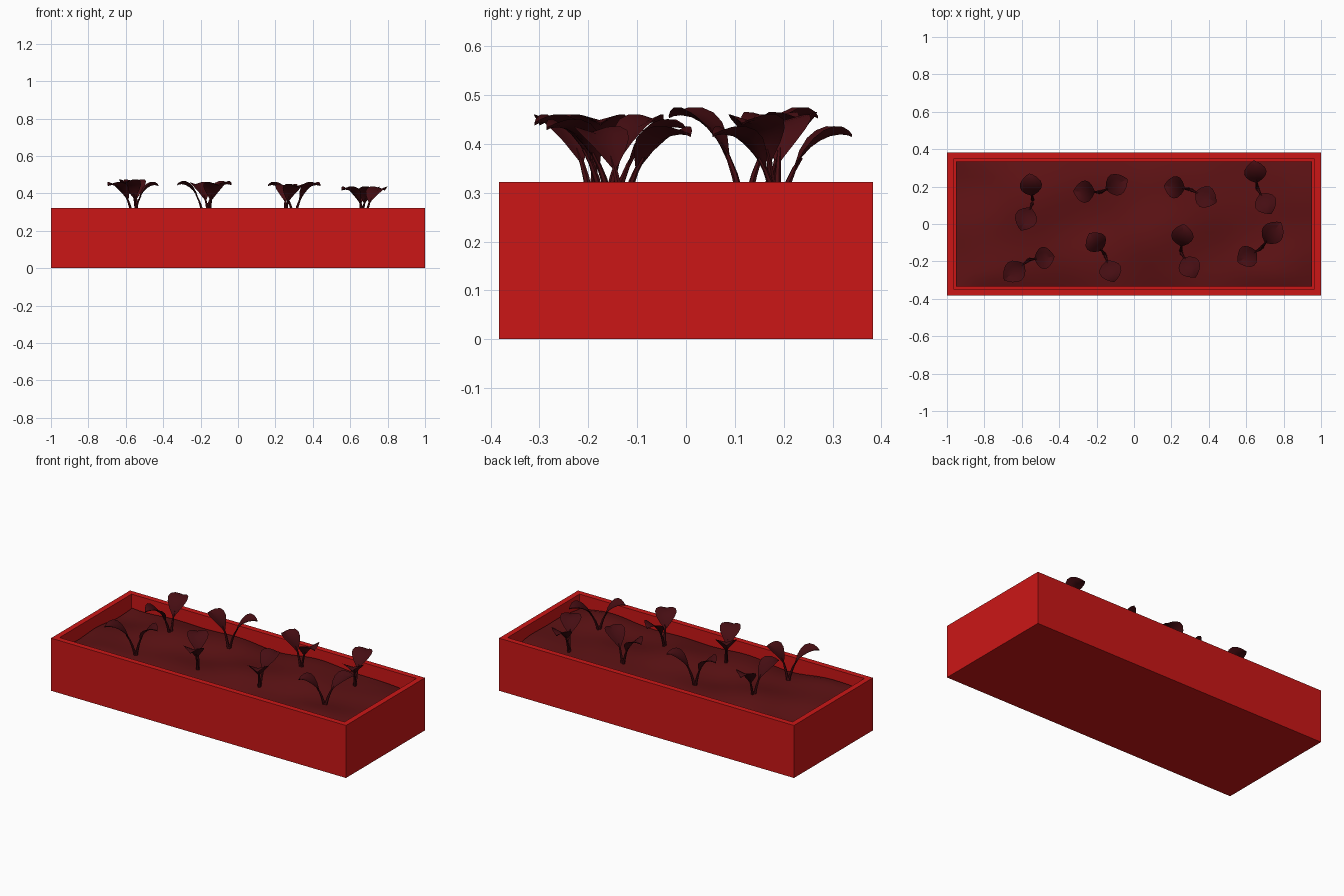
import bpy, bmesh, math
from mathutils import Vector

if "Cube" in bpy.data.objects:
    bpy.data.objects.remove(bpy.data.objects["Cube"])


def material(name, color):
    m = bpy.data.materials.new(name)
    m.diffuse_color = (*color, 1)
    m.use_nodes = True
    m.node_tree.nodes["Principled BSDF"].inputs["Base Color"].default_value = m.diffuse_color
    return m


RED = material("box_red", (0.60, 0.008, 0.008))
SOIL = material("soil_dark", (0.11, 0.006, 0.007))
LEAF = material("leaf_dark", (0.06, 0.004, 0.006))


def finish(bm, name, mat, smooth=False):
    bmesh.ops.recalc_face_normals(bm, faces=bm.faces[:])
    me = bpy.data.meshes.new(name)
    bm.to_mesh(me)
    bm.free()
    me.materials.append(mat)
    for p in me.polygons:
        p.use_smooth = smooth
    ob = bpy.data.objects.new(name, me)
    bpy.context.collection.objects.link(ob)
    return ob


# planter box: block with the top inset and pushed down
bm = bmesh.new()
bmesh.ops.create_cube(bm, size=1)
for v in bm.verts:
    v.co = (v.co.x * 2, v.co.y * 0.765, (v.co.z + 0.5) * 0.322)
bm.normal_update()
top = max(bm.faces, key=lambda f: f.calc_center_median().z)
bmesh.ops.inset_region(bm, faces=[top], thickness=0.048)
hole = bmesh.ops.extrude_face_region(bm, geom=[top])
for g in hole["geom"]:
    if isinstance(g, bmesh.types.BMVert):
        g.co.z = 0.2
if top.is_valid:
    bm.faces.remove(top)
finish(bm, "planter_box", RED)


# lumpy soil surface
def soil_z(x, y):
    edge = max(abs(x) / 0.952, abs(y) / 0.335)
    lumps = (0.010 * math.sin(7.5 * x - 6 * y + 0.3)
             + 0.007 * math.sin(13 * x + 9 * y + 1.1)
             + 0.005 * math.sin(5 * x - 17 * y))
    return 0.275 + lumps - 0.022 * edge ** 4


bm = bmesh.new()
bmesh.ops.create_grid(bm, x_segments=40, y_segments=16, size=1)
for v in bm.verts:
    x, y = v.co.x * 0.952, v.co.y * 0.3345
    v.co = (x, y, soil_z(x, y))
finish(bm, "soil", SOIL, True)

# leaf path as (fraction of reach, height) and half widths of the blade
STEM = [(0.0, 0.25), (0.06, 0.29), (0.13, 0.33), (0.21, 0.362), (0.31, 0.39)]
BLADE = [(0.22, 0.365, 0.008), (0.31, 0.393, 0.034), (0.43, 0.416, 0.053),
         (0.56, 0.432, 0.060), (0.70, 0.443, 0.055), (0.84, 0.447, 0.038),
         (0.94, 0.445, 0.018), (1.0, 0.441, 0.001)]


def sprout_leaf(bm, base, tip, dz):
    out = Vector((tip[0] - base[0], tip[1] - base[1], 0))
    side = Vector((-out.y, out.x, 0)).normalized()
    o = Vector((base[0], base[1], 0))
    fwd = out.normalized()
    lift = lambda z: z + dz * (z - 0.25) / 0.2
    # tapered stem
    rings = []
    for i, (t, z) in enumerate(STEM):
        c = o + out * t + Vector((0, 0, lift(z)))
        r = 0.010 - 0.0015 * i
        up = (fwd * -0.6 + Vector((0, 0, 0.8 if i > 2 else 0.4))).normalized()
        rings.append([bm.verts.new(c + r * (side * math.cos(a) + up * math.sin(a)))
                      for a in (k * math.tau / 6 for k in range(6))])
    for a, b in zip(rings, rings[1:]):
        for k in range(6):
            bm.faces.new((a[k], a[k - 1], b[k - 1], b[k]))
    # thin folded blade: upper and lower sheet sharing their rim
    rows = []
    for t, z, w in BLADE:
        c = o + out * t + Vector((0, 0, lift(z)))
        sheet = lambda s, th: bm.verts.new(
            c + side * w * s + Vector((0, 0, abs(s) * w * 0.28 + th)))
        upper = [sheet(s, 0.002) for s in (-1, -0.5, 0, 0.5, 1)]
        lower = [sheet(s, -0.003) for s in (0.5, 0, -0.5)]
        rows.append(upper + lower)
    for a, b in zip(rows, rows[1:]):
        for k in range(8):
            bm.faces.new((a[k], a[k - 1], b[k - 1], b[k]))


# seedlings: base, two leaf tips, height change
PLANTS = [
    ((-0.54, 0.12), (-0.56, 0.27), (-0.605, -0.035), 0.015),
    ((-0.18, 0.17), (-0.325, 0.175), (-0.035, 0.24), 0.005),
    ((0.30, 0.185), (0.16, 0.205), (0.44, 0.115), 0.0),
    ((0.66, 0.19), (0.64, 0.34), (0.735, 0.055), -0.025),
    ((-0.56, -0.19), (-0.695, -0.30), (-0.425, -0.175), 0.0),
    ((-0.155, -0.165), (-0.24, -0.05), (-0.105, -0.31), 0.0),
    ((0.25, -0.15), (0.265, 0.0), (0.33, -0.285), -0.01),
    ((0.68, -0.13), (0.785, 0.01), (0.555, -0.205), -0.025),
]
for i, (base, tip_a, tip_b, dz) in enumerate(PLANTS):
    bm = bmesh.new()
    for tip in (tip_a, tip_b):
        sprout_leaf(bm, base, tip, dz)
    ob = finish(bm, f"seedling_{i + 1}", LEAF)
    bpy.context.view_layer.objects.active = ob
    ob.select_set(True)
    bpy.ops.object.shade_smooth_by_angle(angle=math.radians(30))
    ob.select_set(False)
